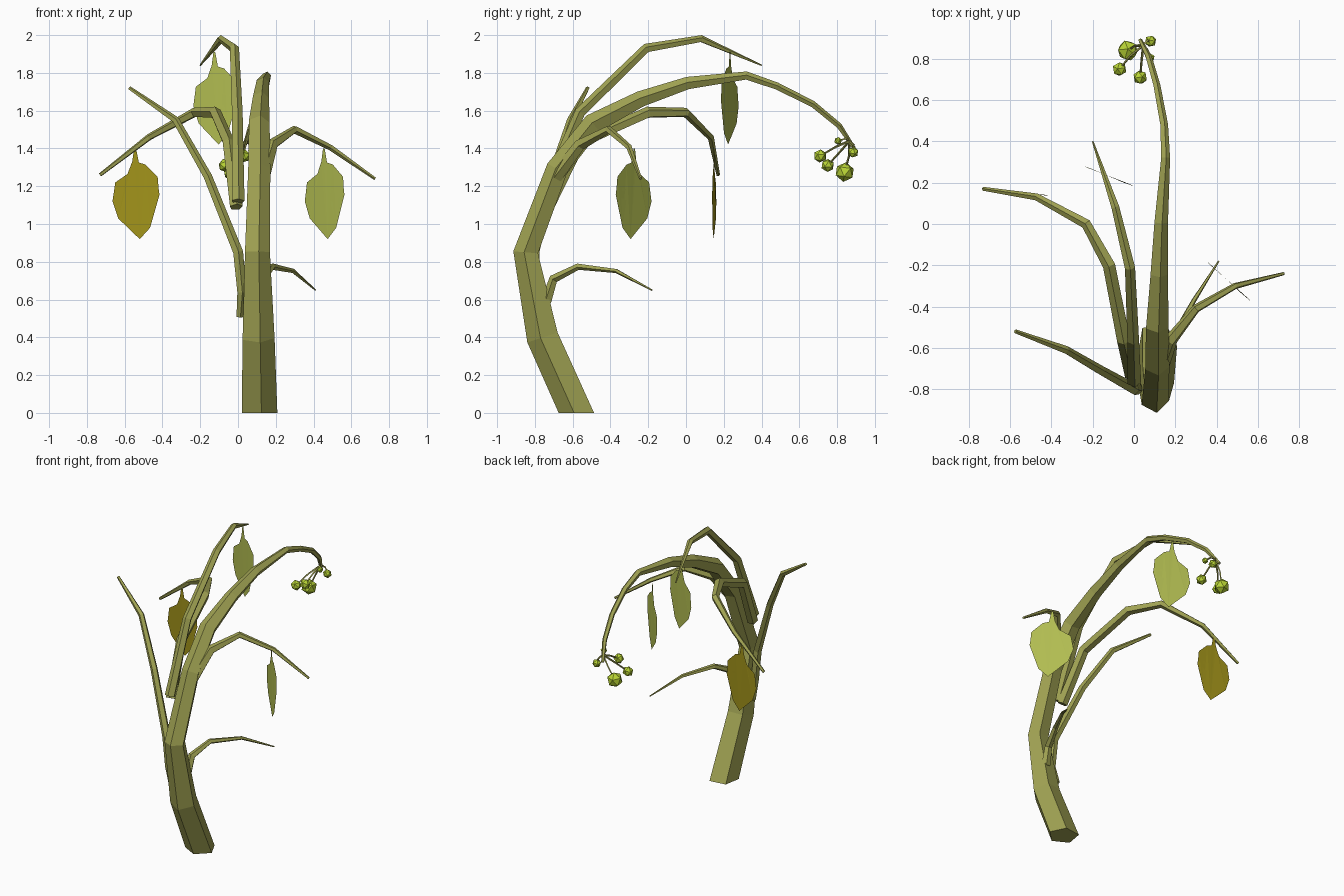
import bpy, bmesh, math
from mathutils import Vector, Matrix

if "Cube" in bpy.data.objects:
    bpy.data.objects.remove(bpy.data.objects["Cube"])


def material(name, rgb):
    m = bpy.data.materials.new(name)
    colour = [(c / 255) ** 2.2 for c in rgb] + [1]
    m.use_nodes = True
    m.diffuse_color = colour
    m.node_tree.nodes["Principled BSDF"].inputs["Base Color"].default_value = colour
    return m


BARK = material("olive bark", (160, 162, 84))
LEAF = material("light green leaf", (176, 187, 82))
DRY = material("dry yellow leaf", (160, 146, 32))
FRUIT = material("lime fruit", (184, 212, 56))


def make_object(name, bm, mat):
    mesh = bpy.data.meshes.new(name)
    bm.to_mesh(mesh)
    bm.free()
    mesh.materials.append(mat)
    obj = bpy.data.objects.new(name, mesh)
    bpy.context.collection.objects.link(obj)
    return obj


def tube(name, path, sides=5, start=None, turn=-82):
    """Sweep a tapered polygon along (x, y, z, radius) points."""
    pts = [Vector(p[:3]) for p in path]
    bm = bmesh.new()
    rings = []
    last = Vector((0, 0, 1))
    frame = Matrix.Identity(3)
    for i, p in enumerate(pts):
        before = (p - pts[i - 1]).normalized() if i else Vector()
        after = (pts[i + 1] - p).normalized() if i < len(pts) - 1 else Vector()
        axis = (before + after).normalized()
        if i == 0 and start:
            axis = Vector(start)
        frame = last.rotation_difference(axis).to_matrix() @ frame
        last = axis
        ring = []
        for k in range(sides):
            a = math.radians(turn) + math.tau * k / sides
            ring.append(bm.verts.new(p + frame @ Vector((math.cos(a), math.sin(a), 0)) * path[i][3]))
        rings.append(ring)
    for lo, hi in zip(rings, rings[1:]):
        for k in range(sides):
            n = (k + 1) % sides
            bm.faces.new((lo[k], lo[n], hi[n], hi[k]))
    bm.faces.new(rings[0][::-1])
    bm.faces.new(rings[-1])
    return make_object(name, bm, BARK)


# Arching main stem
tube("main_stem", [
    (.11, -.575, 0, .1), (.105, -.755, .4, .09), (.1, -.845, .85, .07),
    (.11, -.68, 1.29, .062), (.11, -.49, 1.53, .058), (.12, -.24, 1.66, .045),
    (.13, .01, 1.745, .035), (.152, .32, 1.785, .023), (.145, .48, 1.73, .02),
    (.11, .67, 1.635, .018), (.07, .81, 1.52, .016), (.03, .89, 1.4, .01)],
    start=(0, 0, 1))

# Side branches
tube("upper_branch", [
    (0, -.76, 1.12, .035), (-.005, -.56, 1.59, .03), (-.02, -.21, 1.93, .026),
    (-.09, .08, 1.98, .02), (-.2, .4, 1.84, .004)])
tube("right_back_branch", [
    (-.01, -.73, 1.09, .036), (-.05, -.56, 1.43, .034), (-.12, -.2, 1.59, .032),
    (-.23, 0, 1.59, .026), (-.47, .13, 1.46, .018), (-.73, .17, 1.26, .01)])
tube("right_front_branch", [
    (.01, -.76, .51, .02), (.02, -.8, .64, .026), (.0, -.8, .85, .028),
    (-.16, -.71, 1.25, .024), (-.33, -.61, 1.55, .02), (-.575, -.52, 1.72, .01)])
tube("left_branch", [
    (.13, -.69, 1.25, .04), (.18, -.56, 1.42, .032), (.3, -.41, 1.5, .022),
    (.49, -.3, 1.405, .016), (.725, -.24, 1.24, .008)])
tube("low_twig", [
    (.12, -.74, .59, .03), (.13, -.7, .71, .025), (.18, -.57, .775, .018),
    (.29, -.37, .752, .012), (.41, -.18, .65, .004)])

# Lobed hanging leaves: outline as (across, down) from the attachment
OUTLINE = [
    (0, 0), (-.01, -.07), (-.035, -.135), (-.1, -.18), (-.115, -.28), (-.085, -.37),
    (.03, -.48), (.085, -.42), (.045, -.28), (.135, -.245), (.045, -.215),
    (.13, -.21), (.125, -.15), (.06, -.085), (.025, -.075), (.01, 0)]


def leaf(name, top, angle, width, height, mat):
    bm = bmesh.new()
    turn = Matrix.Rotation(math.radians(angle), 3, "Z")
    verts = [bm.verts.new(Vector(top) + turn @ Vector((u * width, .15 * u * (v + .25), v * height)))
             for u, v in OUTLINE]
    face = bm.faces.new(verts)
    bmesh.ops.triangulate(bm, faces=[face])
    return make_object(name, bm, mat)


leaf("yellow_leaf", (-.55, .15, 1.4), -5, 1, 1, DRY)
leaf("left_leaf", (.45, -.27, 1.4), -42, 1.13, 1, LEAF)
leaf("upper_leaf", (-.13, .235, 1.91), -22, 1, 1.02, LEAF)

# Faceted fruit cluster, each with a bent stalk
FRUITS = [(.03, .71, 1.36, .034), (-.07, .75, 1.31, .034), (-.03, .84, 1.275, .05),
          (.08, .885, 1.38, .028), (.08, .805, 1.44, .02)]
tip = Vector((.045, .865, 1.44))
for i, (x, y, z, r) in enumerate(FRUITS, 1):
    bm = bmesh.new()
    bmesh.ops.create_icosphere(bm, subdivisions=1, radius=r * 1.05,
                               matrix=Matrix.Translation((x, y, z)) @ Matrix.Rotation(i, 4, "X"))
    make_object(f"fruit_{i}", bm, FRUIT)
    mid = tip.lerp(Vector((x, y, z)), .55) + Vector((0, .012, .012))
    tube(f"fruit_stalk_{i}", [(*tip, .007), (*mid, .006), (x, y, z, .005)], sides=4)
